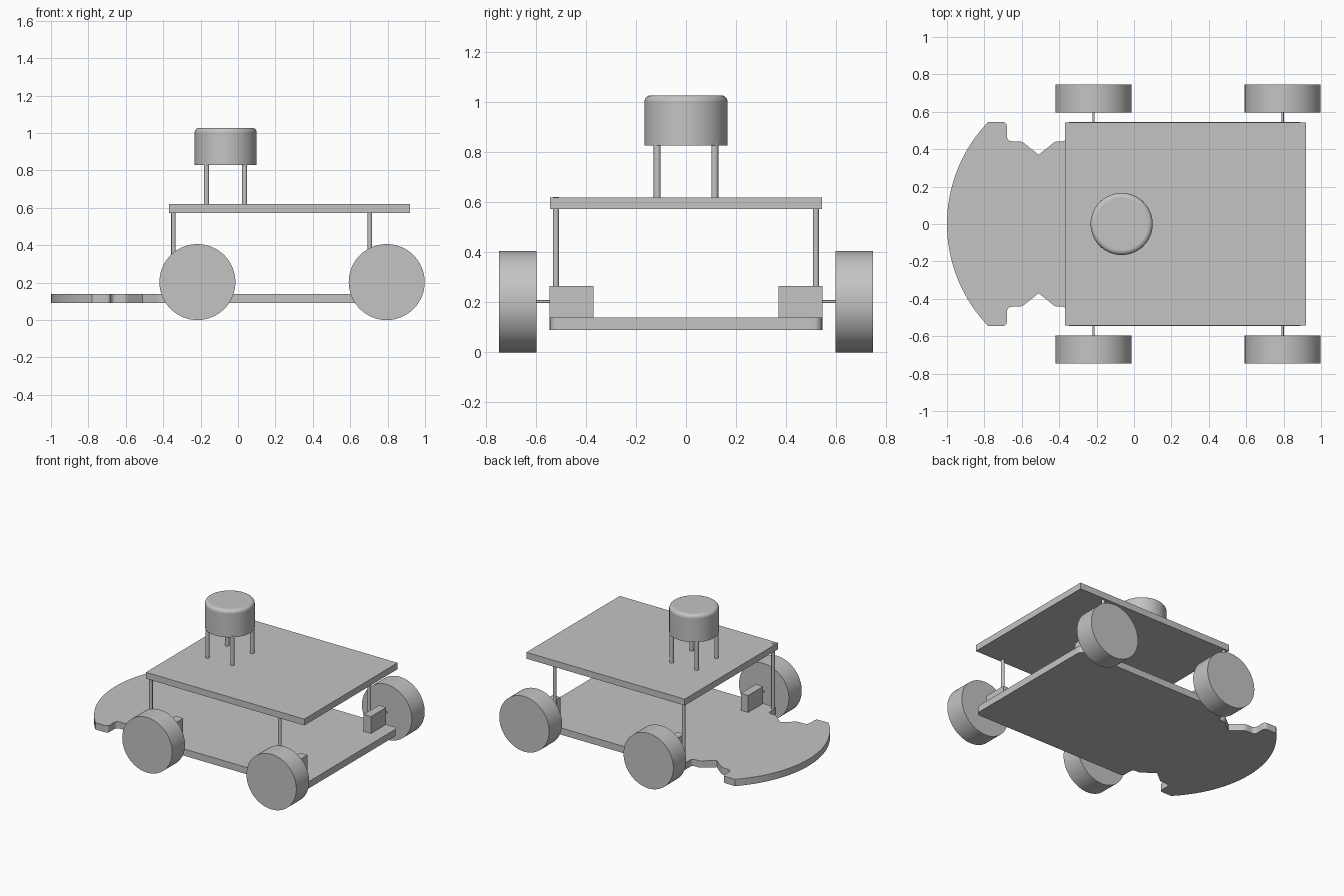
import bpy, bmesh, math
from mathutils import Vector

cube = bpy.data.objects.get("Cube")
if cube:
    bpy.data.objects.remove(cube)

grey = bpy.data.materials.new("plain_grey")
grey.use_nodes = True
colour = (0.55, 0.55, 0.55, 1)
grey.diffuse_color = colour
grey.node_tree.nodes["Principled BSDF"].inputs["Base Color"].default_value = colour


def finish(obj, name, smooth=False):
    obj.name = obj.data.name = name
    obj.data.materials.append(grey)
    if smooth:
        bpy.ops.object.shade_smooth_by_angle(angle=math.radians(35))
    return obj


def box(name, low, high):
    low, high = Vector(low), Vector(high)
    bpy.ops.mesh.primitive_cube_add(size=1, location=(low + high) / 2)
    obj = bpy.context.object
    obj.scale = high - low
    bpy.ops.object.transform_apply(location=False, rotation=False, scale=True)
    return finish(obj, name)


def rod(name, start, end, radius, sides=24):
    start, end = Vector(start), Vector(end)
    axis = end - start
    bpy.ops.mesh.primitive_cylinder_add(
        vertices=sides, radius=radius, depth=axis.length, location=(start + end) / 2,
        rotation=axis.to_track_quat('Z', 'Y').to_euler())
    return finish(bpy.context.object, name, True)


def rounded(points, steps=5):
    """Round each (x, y, radius) corner of a closed outline."""
    result = []
    for i, (x, y, r) in enumerate(points):
        p = Vector((x, y))
        if r == 0:
            result.append(p)
            continue
        before, after = Vector(points[i - 1][:2]), Vector(points[(i + 1) % len(points)][:2])
        a = p + (before - p).normalized() * r
        b = p + (after - p).normalized() * r
        for k in range(steps + 1):
            t = k / steps
            result.append(a * (1 - t) ** 2 + p * 2 * t * (1 - t) + b * t * t)
    return result


# Lower chassis plate: curved nose, notched waist, rounded tail corners
half = [(-0.78, 0.545, 0), (-0.68, 0.545, 0.025), (-0.68, 0.442, 0.03),
        (-0.60, 0.442, 0.015), (-0.51, 0.37, 0), (-0.42, 0.442, 0.015),
        (-0.36, 0.442, 0.025), (-0.36, 0.545, 0.02), (0.92, 0.545, 0.04)]
outline = half + [(x, -y, r) for x, y, r in reversed(half)]
nose_radius, nose_centre = 0.785, -0.215
sweep = math.asin(0.545 / nose_radius)
for k in range(1, 32):
    a = -sweep + 2 * sweep * k / 32
    outline.append((nose_centre - nose_radius * math.cos(a), nose_radius * math.sin(a), 0))

bm = bmesh.new()
face = bm.faces.new([bm.verts.new((p.x, p.y, 0.09)) for p in rounded(outline)])
extruded = bmesh.ops.extrude_face_region(bm, geom=[face])["geom"]
bmesh.ops.translate(bm, vec=(0, 0, 0.05),
                    verts=[v for v in extruded if isinstance(v, bmesh.types.BMVert)])
bmesh.ops.recalc_face_normals(bm, faces=bm.faces)
mesh = bpy.data.meshes.new("lower_plate")
bm.to_mesh(mesh)
bm.free()
plate = bpy.data.objects.new("lower_plate", mesh)
bpy.context.collection.objects.link(plate)
finish(plate, "lower_plate")

# Upper deck
box("upper_plate", (-0.37, -0.543, 0.573), (0.92, 0.543, 0.62))

# Wheels, axles, motors and deck posts on both sides
for side, s in (("right", -1), ("left", 1)):
    for end, x, post_x in (("nose", -0.217, -0.345), ("tail", 0.795, 0.705)):
        tag = f"{end}_{side}"
        rod("wheel_" + tag, (x, s * 0.597, 0.203), (x, s * 0.747, 0.203), 0.203, 96)
        rod("axle_" + tag, (x, s * 0.5, 0.203), (x, s * 0.61, 0.203), 0.006, 12)
        y1, y2 = sorted((s * 0.37, s * 0.545))
        box("motor_" + tag, (x - 0.03, y1, 0.135), (x + 0.03, y2, 0.265))
        # One post shows its tip through the deck
        top = 0.621 if (end, side) == ("nose", "right") else 0.6
        rod("deck_post_" + tag, (post_x, s * 0.52, 0.1), (post_x, s * 0.52, top), 0.012)

# Sensor drum on four legs
for x in (-0.168, 0.035):
    for y in (-0.115, 0.115):
        rod("sensor_leg", (x, y, 0.61), (x, y, 0.84), 0.014)

drum = rod("sensor_drum", (-0.066, 0, 0.828), (-0.066, 0, 1.028), 0.166, 64)
bm = bmesh.new()
bm.from_mesh(drum.data)
rim = [e for e in bm.edges if all(v.co.z > 0 for v in e.verts)]
bmesh.ops.bevel(bm, geom=rim, offset=0.025, segments=6, profile=0.5, affect='EDGES')
bm.to_mesh(drum.data)
bm.free()
bpy.context.view_layer.objects.active = drum
bpy.ops.object.shade_smooth_by_angle(angle=math.radians(35))
